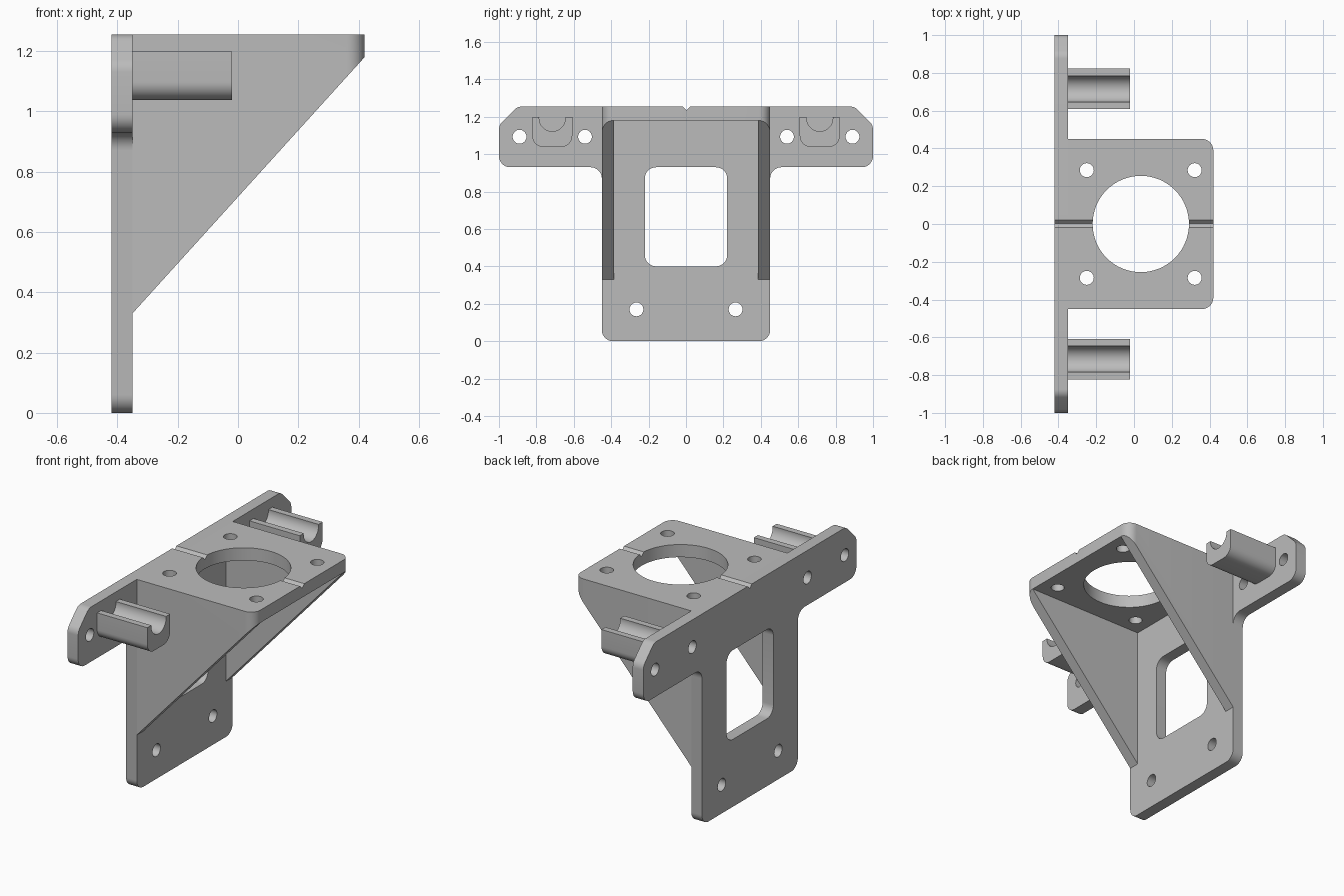
import bpy, bmesh, math
from mathutils import Vector

cube = bpy.data.objects.get("Cube")
if cube:
    bpy.data.objects.remove(cube, do_unlink=True)

grey = bpy.data.materials.new("plain grey")
grey.use_nodes = True
grey.diffuse_color = (0.5, 0.5, 0.5, 1)
grey.node_tree.nodes["Principled BSDF"].inputs["Base Color"].default_value = (0.5, 0.5, 0.5, 1)

R = 0.06             # corner radius
T = 0.07             # sheet thickness
BACK, FRONT = -0.42, 0.42
INNER = BACK + T     # front face of the back plate
HALF = 0.45          # half width of the stem and shelf
TOP, UNDER = 1.255, 1.18
ARM = 0.93           # lower edge of the side arms


def fillet(points, steps=8):
    """Round each (u, v, radius) corner of a closed outline."""
    out = []
    for i, (u, v, r) in enumerate(points):
        p = Vector((u, v))
        if r == 0:
            out.append(p)
            continue
        a = (Vector(points[i - 1][:2]) - p).normalized()
        b = (Vector(points[(i + 1) % len(points)][:2]) - p).normalized()
        half = a.angle(b) / 2
        centre = p + (a + b).normalized() * (r / math.sin(half))
        start = p + a * (r / math.tan(half)) - centre
        end = p + b * (r / math.tan(half)) - centre
        sweep = math.atan2(start.x * end.y - start.y * end.x, start.dot(end))
        for k in range(steps + 1):
            t = sweep * k / steps
            c, s = math.cos(t), math.sin(t)
            out.append(centre + Vector((start.x * c - start.y * s, start.x * s + start.y * c)))
    return out


def box(u0, u1, v0, v1, r=0):
    return fillet([(u0, v0, r), (u1, v0, r), (u1, v1, r), (u0, v1, r)])


def circle(u, v, r, n=32):
    return [Vector((u + r * math.cos(math.tau * k / n), v + r * math.sin(math.tau * k / n)))
            for k in range(n)]


def prism(name, outline, axis, lo, hi):
    """Extrude a flat outline along the given axis."""
    place = {"x": lambda p, w: (w, p[0], p[1]),
             "y": lambda p, w: (p[0], w, p[1]),
             "z": lambda p, w: (p[0], p[1], w)}[axis]
    bm = bmesh.new()
    face = bm.faces.new([bm.verts.new(place(p, lo)) for p in outline])
    grown = bmesh.ops.extrude_face_region(bm, geom=[face])["geom"]
    shift = Vector(place((0, 0), hi - lo))
    bmesh.ops.translate(bm, vec=shift, verts=[g for g in grown if isinstance(g, bmesh.types.BMVert)])
    bmesh.ops.recalc_face_normals(bm, faces=bm.faces)
    mesh = bpy.data.meshes.new(name)
    bm.to_mesh(mesh)
    bm.free()
    mesh.materials.append(grey)
    obj = bpy.data.objects.new(name, mesh)
    bpy.context.collection.objects.link(obj)
    return obj


def activate(obj):
    bpy.ops.object.select_all(action="DESELECT")
    obj.select_set(True)
    bpy.context.view_layer.objects.active = obj


def cut(obj, outline, axis, lo, hi):
    cutter = prism("cutter", outline, axis, lo, hi)
    cutter.hide_render = True
    activate(obj)
    mod = obj.modifiers.new("cut", "BOOLEAN")
    mod.operation, mod.solver, mod.object = "DIFFERENCE", "EXACT", cutter
    bpy.ops.object.modifier_apply(modifier=mod.name)
    bpy.data.objects.remove(cutter, do_unlink=True)


def smooth(obj):
    activate(obj)
    bpy.ops.object.shade_smooth_by_angle(angle=math.radians(30))


# Back plate: T outline with clipped upper corners
side = [(HALF, 0, R), (HALF, ARM, R), (1, ARM, R), (1, 1.155, R), (0.9, TOP, R)]
outline = fillet(side + [(-u, v, r) for u, v, r in reversed(side)])
plate = prism("back_plate", outline, "x", BACK, INNER)
cut(plate, box(-0.22, 0.22, 0.4, ARM, R), "x", -1, 1)
for s in (-1, 1):
    for y, z in ((0.265, 0.17), (0.54, 1.093), (0.89, 1.093)):
        cut(plate, circle(s * y, z, 0.037), "x", -1, 1)

# Shelf with two side gussets, carved from one rounded block
footprint = fillet([(INNER, -HALF, 0), (FRONT, -HALF, R), (FRONT, HALF, R), (INNER, HALF, 0)])
shelf = prism("shelf_with_gussets", footprint, "z", 0.2, TOP)
cut(shelf, box(-0.385, 0.385, 0, UNDER), "x", INNER - 0.1, 1)
slope = (UNDER - 0.33) / (FRONT - INNER)
cut(shelf, [(INNER - 0.1, 0.33 - 0.1 * slope), (FRONT + 0.1, UNDER + 0.1 * slope),
            (FRONT + 0.1, -0.5), (INNER - 0.1, -0.5)], "y", -1, 1)
cut(shelf, circle(0.036, 0, 0.255, 64), "z", 1, 2)
for x in (-0.25, 0.321):
    for y in (-0.285, 0.285):
        cut(shelf, circle(x, y, 0.037), "z", 1, 2)

# Centre line groove across the top
groove = [(-0.028, TOP + 0.01), (0.032, TOP + 0.01), (0.002, TOP - 0.02)]
for part in (plate, shelf):
    cut(part, groove, "x", -1, 1)
    smooth(part)

# Rod cradles on both arms
for name, s in (("left_side_cradle", 1), ("right_side_cradle", -1)):
    y = 0.715 * s
    cradle = prism(name, fillet([(y - 0.107, 1.038, R), (y + 0.107, 1.038, R),
                                 (y + 0.107, 1.198, 0), (y - 0.107, 1.198, 0)]),
                   "x", INNER, -0.02)
    cut(cradle, circle(y, 1.192, 0.07), "x", INNER - 0.1, 1)
    smooth(cradle)
